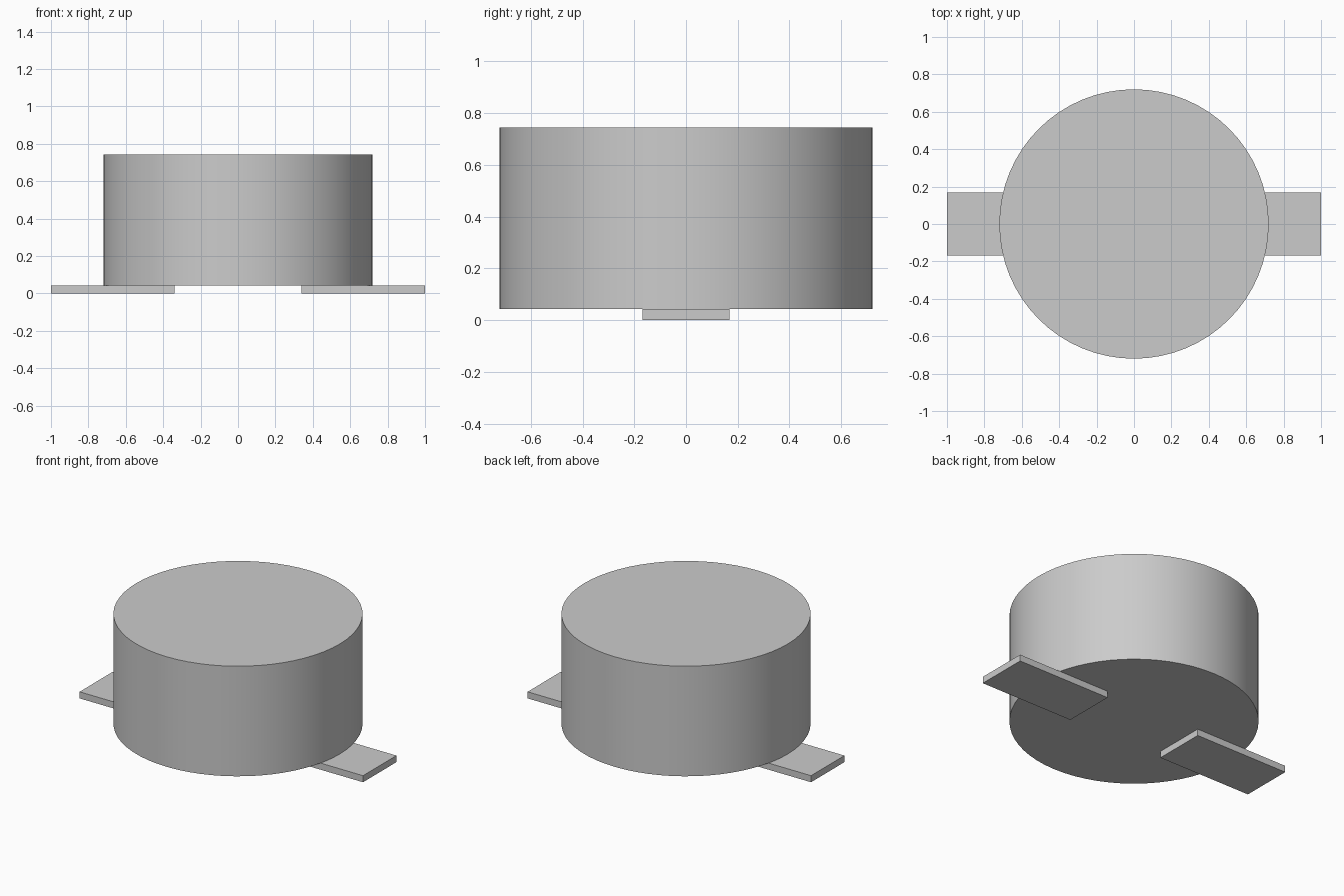
import bpy
import math

cube = bpy.data.objects.get("Cube")
if cube:
    bpy.data.objects.remove(cube, do_unlink=True)

# Single plain grey
grey = bpy.data.materials.new("plain grey")
grey.use_nodes = True
colour = (0.6, 0.6, 0.6, 1)
grey.diffuse_color = colour
grey.node_tree.nodes["Principled BSDF"].inputs["Base Color"].default_value = colour

BASE, TOP, RADIUS = 0.042, 0.744, 0.72

# Round body
bpy.ops.mesh.primitive_cylinder_add(vertices=64, radius=RADIUS, depth=TOP - BASE,
                                    location=(0, 0, (TOP + BASE) / 2))
body = bpy.context.object
body.name = "round_body"
body.data.materials.append(grey)
bpy.ops.object.shade_smooth_by_angle(angle=math.radians(30))


# Flat contact tabs under the body, one on each side
def add_tab(name, side, inner=0.34, outer=1.0, width=0.336):
    bpy.ops.mesh.primitive_cube_add(size=1, location=(side * (inner + outer) / 2, 0, BASE / 2))
    tab = bpy.context.object
    tab.name = name
    tab.scale = (outer - inner, width, BASE)
    bpy.ops.object.transform_apply(location=False, rotation=False, scale=True)
    tab.data.materials.append(grey)


add_tab("left_tab", 1)
add_tab("right_tab", -1)
